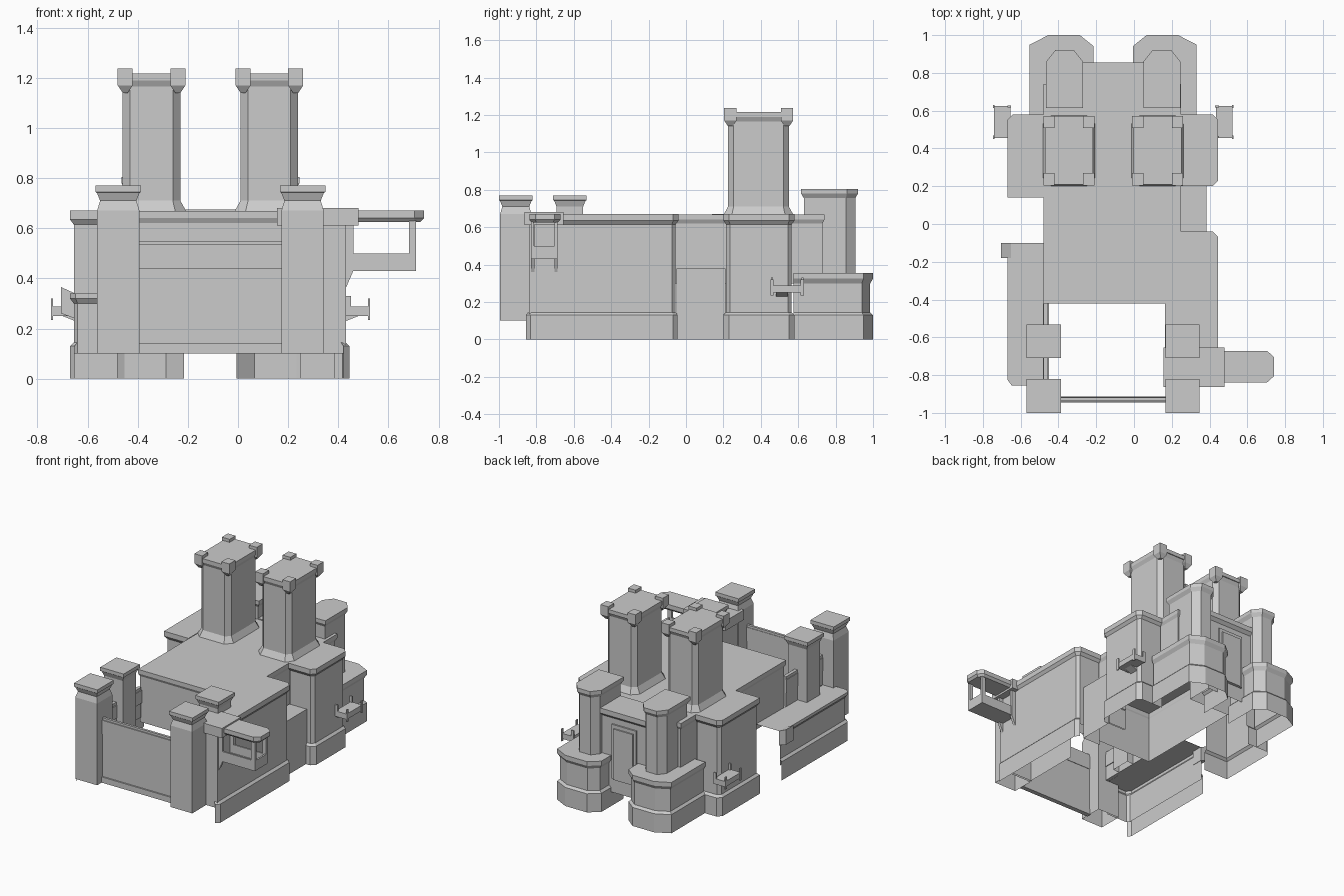
import bpy, bmesh
from mathutils import Vector

if "Cube" in bpy.data.objects:
    bpy.data.objects.remove(bpy.data.objects["Cube"])

AXIS = -0.11  # the castle's own mirror line in x


def finish(name, verts, faces):
    me = bpy.data.meshes.new(name)
    me.from_pydata(verts, [], faces)
    ob = bpy.data.objects.new(name, me)
    bpy.context.collection.objects.link(ob)
    return ob


def offset(pts, d, closed):
    n, out = len(pts), []
    P = [Vector(p) for p in pts]
    for i in range(n):
        norms = []
        for a, b in ((i - 1, i), (i, i + 1)):
            if closed or (a >= 0 and b < n):
                e = (P[b % n] - P[a % n]).normalized()
                norms.append(Vector((e.y, -e.x)))
        v = sum(norms, Vector((0, 0)))
        v = v / max(v.dot(norms[0]), 0.2)
        out.append(P[i] + v * d)
    return out


def wall(name, pts, levels, closed=True, cap=True, extra=(), bottom=False):
    """Loft a counter-clockwise plan through (z, outset) levels."""
    verts, faces, n = [], [], len(pts)
    for z, d in levels:
        verts += [(p.x, p.y, z) for p in offset(pts, d, closed)]
    for k in range(len(levels) - 1):
        for i in range(n if closed else n - 1):
            j = (i + 1) % n
            faces.append((k * n + i, k * n + j, k * n + n + j, k * n + n + i))
    if cap:
        top = list(range((len(levels) - 1) * n, len(levels) * n))
        for p in extra:
            top.append(len(verts))
            verts.append((p[0], p[1], levels[-1][0]))
        faces.append(top)
    if bottom:
        faces.append(list(range(n))[::-1])
    return finish(name, verts, faces)


def rect(x0, x1, y0, y1, c=0):
    if not c:
        return [(x0, y0), (x1, y0), (x1, y1), (x0, y1)]
    return [(x0 + c, y0), (x1 - c, y0), (x1, y0 + c), (x1, y1 - c),
            (x1 - c, y1), (x0 + c, y1), (x0, y1 - c), (x0, y0 + c)]


def box(name, x0, x1, y0, y1, z0, z1):
    return wall(name, rect(x0, x1, y0, y1), [(z0, 0), (z1, 0)], bottom=True)


def across(name, prof, y0, y1):
    """Extrude an xz profile along y."""
    n = len(prof)
    verts = [(x, y, z) for y in (y0, y1) for x, z in prof]
    faces = [list(range(n)), list(range(n, 2 * n))[::-1]]
    faces += [(i, i + n, (i + 1) % n + n, (i + 1) % n) for i in range(n)]
    ob = finish(name, verts, faces)
    bm = bmesh.new()
    bm.from_mesh(ob.data)
    bmesh.ops.recalc_face_normals(bm, faces=bm.faces)
    bm.to_mesh(ob.data)
    bm.free()
    return ob


def mirrored(ob):
    """Copy a part across the castle's mirror line."""
    me = ob.data.copy()
    for v in me.vertices:
        v.co.x = 2 * AXIS - v.co.x
    me.flip_normals()
    cp = bpy.data.objects.new(ob.name + "_mirror", me)
    bpy.context.collection.objects.link(cp)


SKIRT = [(0, .015), (.13, .015), (.145, 0)]
CORNICE = [(.615, 0), (.635, .015), (.67, .015)]

# main hall
wall("main_hall", rect(-.47, .24, -.41, .73), [(.3, 0), (.62, 0), (.64, .01), (.668, .01)])

# side wings
wall("left_wing", [(-.48, .565), (-.635, .565), (-.655, .545), (-.655, .155), (-.48, .155)],
     SKIRT + CORNICE, closed=False)
wall("right_wing", [(.25, .215), (.41, .215), (.43, .235), (.43, .545), (.41, .565), (.25, .565)],
     SKIRT + CORNICE, closed=False)
wall("right_link", [(.25, -.05), (.385, -.05), (.385, .21), (.25, .21)],
     [(0, 0), (.38, 0)], closed=False)

# right front range
wall("right_range", [(.18, -.42), (.18, -.84), (.43, -.84), (.43, -.075), (.41, -.055), (.25, -.055)],
     [(.1, 0)] + CORNICE, closed=False, extra=[(.18, -.055)])
wall("right_range_skirt", [(.41, -.845), (.43, -.825), (.43, -.075), (.41, -.055)], SKIRT,
     closed=False, cap=False)

# low left range
wall("left_range", [(-.655, -.1), (-.655, -.82), (-.64, -.84), (-.48, -.84)],
     [(.1, 0), (.3, 0), (.32, .015), (.34, .015)], closed=False, extra=[(-.47, -.1)])
wall("left_range_skirt", [(-.655, -.1), (-.655, -.82), (-.64, -.84)], SKIRT,
     closed=False, cap=False)
across("left_window_box", [(-.65, .24), (-.705, .26), (-.705, .365), (-.65, .34)], -.18, -.1)

# courtyard walls
box("courtyard_left_wall", -.478, -.455, -.84, -.42, .34, .55)
box("courtyard_left_band", -.482, -.45, -.84, -.42, .44, .53)
across("front_wall", [(-.4, .1), (.175, .1), (.175, .55), (-.4, .55)], -.935, -.918)
box("front_wall_base", -.4, .175, -.945, -.913, .1, .14)
box("front_wall_band", -.4, .175, -.942, -.915, .44, .535)

# square corner turrets around the courtyard
CAP = [(.71, 0), (.74, .012), (.745, .018), (.77, .018)]
mirrored(wall("front_turret", rect(-.55, -.405, -.982, -.838), [(.1, .012), (.67, .012)] + CAP))
inner = rect(-.55, -.405, -.692, -.55)
wall("inner_turret_left", inner, [(.34, 0)] + CAP)
wall("inner_turret_right", [(x + .735, y) for x, y in inner], [(.66, 0)] + CAP)

# gate bastions and their turrets at the back
mirrored(wall("bastion", [(-.23, .7), (-.23, .935), (-.292, .985), (-.45, .985),
                          (-.537, .94), (-.537, .575)],
              SKIRT + [(.3, 0), (.325, .015), (.355, .015)], closed=False, extra=[(-.23, .575)]))
mirrored(wall("gate_turret", [(-.45, .63), (-.285, .63), (-.285, .855), (-.325, .905),
                              (-.41, .905), (-.45, .855)],
              [(.34, 0), (.755, 0), (.78, .015), (.805, .015)]))

# gate house between them
wall("gate_wall", rect(-.29, .07, .65, .835), [(.1, 0), (.62, 0), (.64, .02), (.675, .02)])
box("gate_frame", -.205, -.015, .83, .846, .2, .58)
box("gate_door", -.185, -.035, .84, .855, .2, .555)

# tall twin towers
tower = rect(-.46, -.23, .225, .55, .03)
mirrored(wall("tall_tower", tower, [(.645, .025), (.665, .025), (.71, 0), (1.165, 0),
                                    (1.19, .012), (1.215, .012)]))
mirrored(wall("tower_top", rect(-.472, -.218, .21, .568), [(1.19, 0), (1.217, 0)], bottom=True))
for x in (-.45, -.24):
    for y in (.237, .54):
        mirrored(wall("tower_corner_block", rect(x - .03, x + .03, y - .033, y + .033),
                      [(1.14, -.02), (1.17, 0), (1.238, 0)], bottom=True))

# small hanging balconies on the wings
mirrored(box("wing_balcony_tray", -.742, -.655, .455, .625, .25, .288))
mirrored(across("wing_balcony_bracket", [(-.65, .23), (-.705, .252), (-.65, .252)], .48, .545))
for y in (.455, .617):
    mirrored(box("wing_balcony_post", -.746, -.738, y - .004, y + .014, .235, .32))
    mirrored(box("wing_balcony_jamb", -.67, -.65, y, y + .01, .25, .33))

# large balcony on the right range
box("balcony_lintel", .155, .48, -.863, -.655, .612, .68)
wall("balcony_roof", [(.47, -.825), (.7, -.825), (.728, -.8), (.728, -.71), (.7, -.685), (.47, -.685)],
     [(.625, 0), (.64, .013), (.67, .013)], bottom=True)
box("balcony_floor", .43, .71, -.825, -.69, .43, .44)
box("balcony_front_rail", .698, .71, -.825, -.69, .43, .5)
for y in (-.828, -.704):
    box("balcony_side_rail", .43, .71, y, y + .012, .43, .5)
    box("balcony_post", .682, .71, y, y + .016, .43, .63)
    across("balcony_bracket", [(.425, .35), (.46, .43), (.46, .615), (.425, .615)], y, y + .018)
